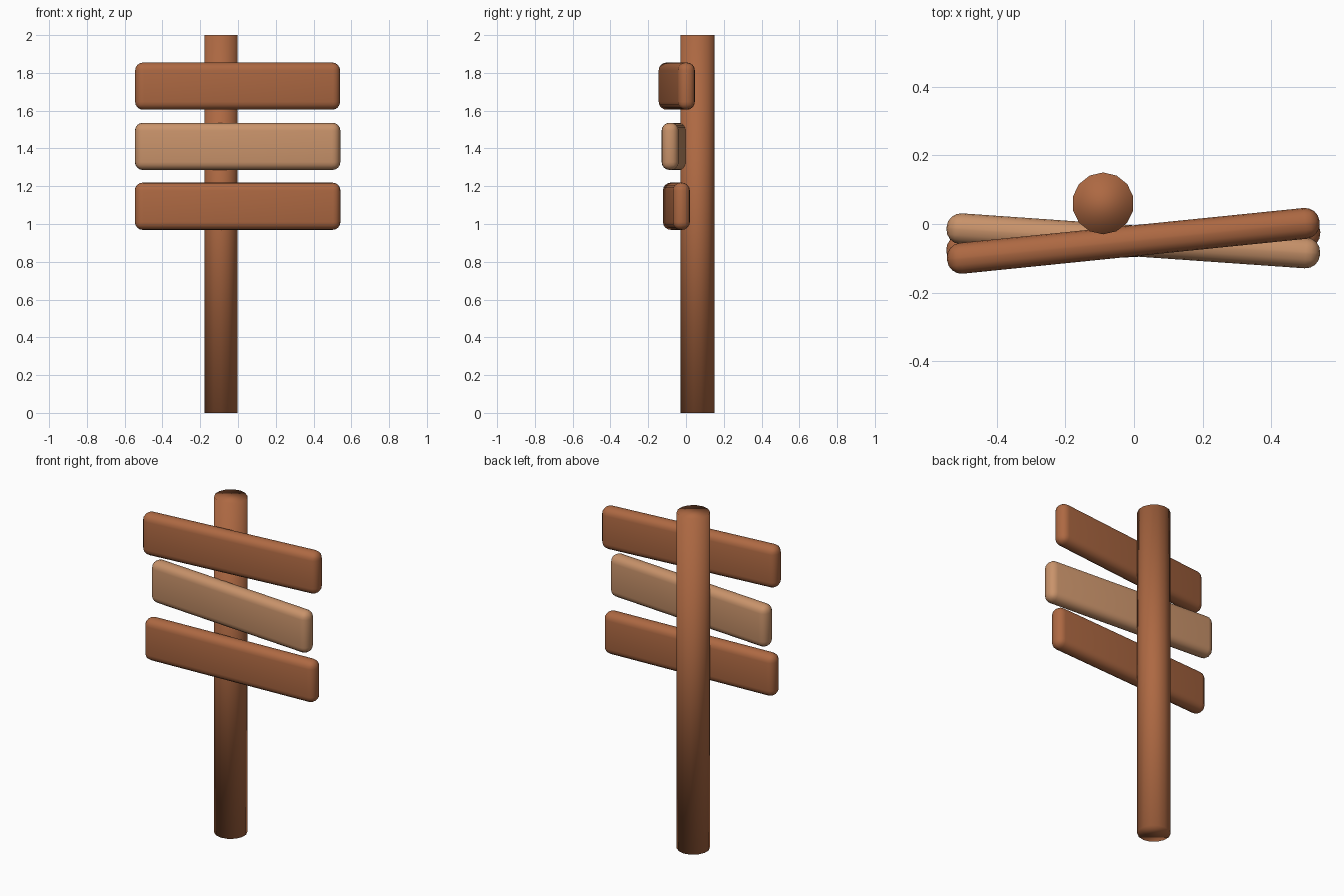
import bpy, bmesh, math

if "Cube" in bpy.data.objects:
    bpy.data.objects.remove(bpy.data.objects["Cube"])


def material(name, rgb):
    m = bpy.data.materials.new(name)
    m.diffuse_color = (*rgb, 1)
    m.use_nodes = True
    m.node_tree.nodes["Principled BSDF"].inputs["Base Color"].default_value = m.diffuse_color
    return m


brown = material("brown wood", (0.42, 0.14, 0.055))
tan = material("tan wood", (0.58, 0.29, 0.145))


def add_object(name, bm, mat):
    mesh = bpy.data.meshes.new(name)
    for f in bm.faces:
        f.smooth = True
    bm.to_mesh(mesh)
    bm.free()
    mesh.materials.append(mat)
    ob = bpy.data.objects.new(name, mesh)
    bpy.context.collection.objects.link(ob)
    return ob


# Round post: 14 sides, smooth all over
bm = bmesh.new()
bmesh.ops.create_cone(bm, cap_ends=True, segments=14, radius1=0.09,
                      radius2=0.09, depth=2.0)
post = add_object("post", bm, brown)
post.location = (-0.09, 0.06, 1.0)


# Sign boards: rounded planks, each twisted a little about the vertical
def board(name, z, degrees, mat, y):
    bm = bmesh.new()
    bmesh.ops.create_cube(bm, size=1)
    bmesh.ops.scale(bm, vec=(1.09, 0.09, 0.25), verts=bm.verts)
    bmesh.ops.bevel(bm, geom=bm.edges[:], offset=0.042, segments=4,
                    profile=0.5, affect='EDGES')
    ob = add_object(name, bm, mat)
    ob.location = (-0.002, y, z)
    ob.rotation_euler.z = math.radians(degrees)


board("top_board", 1.73, 5.8, brown, -0.049)
board("middle_board", 1.411, -4.0, tan, -0.049)
board("bottom_board", 1.094, 3.0, brown, -0.051)
